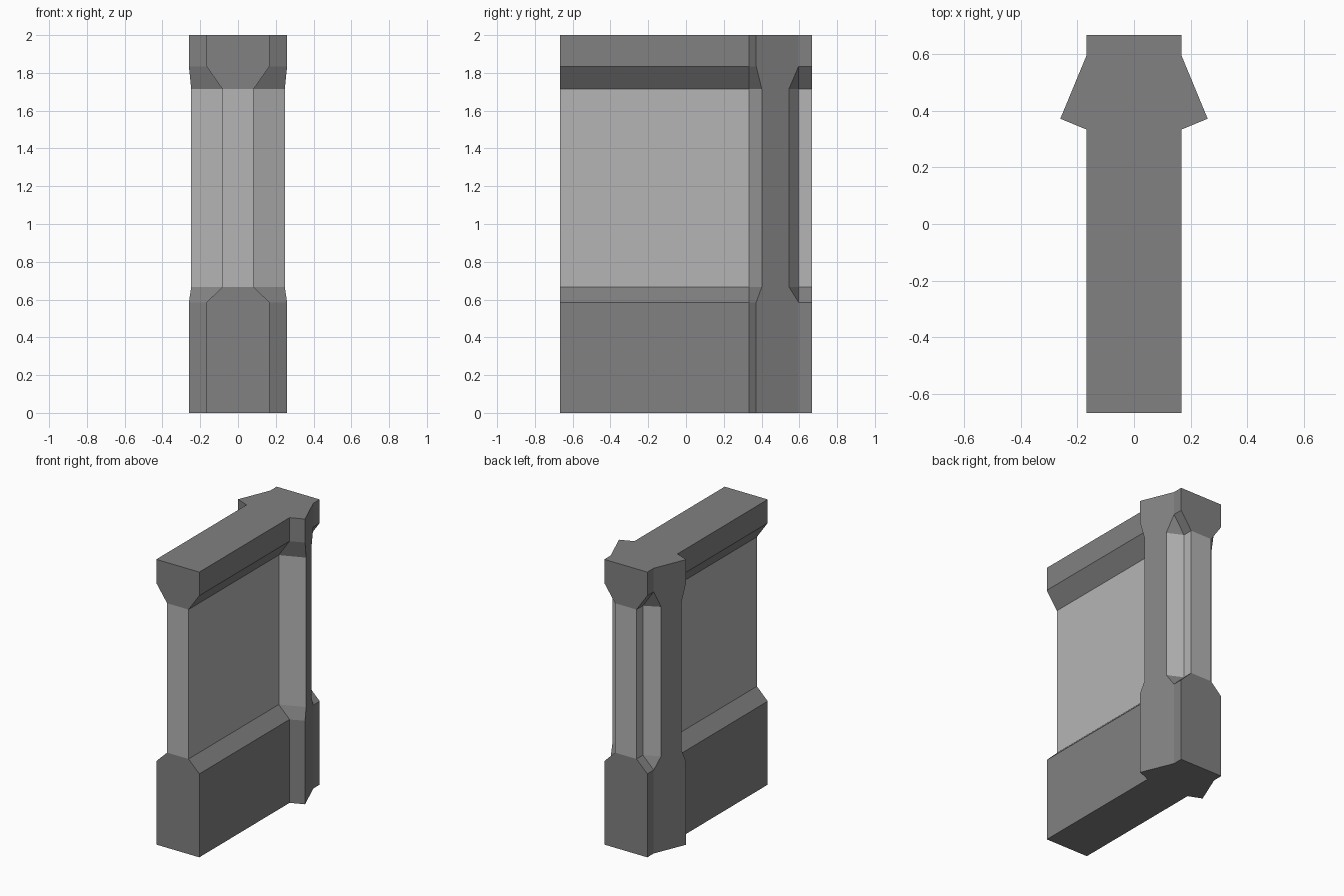
import bpy
import bmesh
from math import radians, tan

cube = bpy.data.objects.get("Cube")
if cube:
    bpy.data.objects.remove(cube, do_unlink=True)


def material(name, grey):
    mat = bpy.data.materials.new(name)
    mat.use_nodes = True
    colour = (grey, grey, grey, 1)
    mat.diffuse_color = colour
    mat.node_tree.nodes["Principled BSDF"].inputs["Base Color"].default_value = colour
    return mat


# Main dimensions
WIDE, SLIM = 0.167, 0.083          # half thickness of base/cap and of panel
END, BEND = 0.667, 0.333           # wall end, start of the side stubs
TIP = 0.26                         # outer corner of a stub
SLOPE = tan(radians(22.5))         # stubs are turned by this angle
TIP_Y = BEND + (TIP - WIDE) * SLOPE


def stub_end_x(y):
    """Stub end face, square to the stub's axis."""
    return TIP - (y - TIP_Y) * SLOPE


# Outline of the base and cap, left half from front to back
join_y = TIP_Y + (TIP - WIDE) / SLOPE
wide_half = [(WIDE, -END), (WIDE, BEND), (TIP, TIP_Y),
             (WIDE, join_y), (WIDE, join_y), (WIDE, END)]

# Outline of the recessed panel
slim_y = (BEND + SLOPE * (TIP + SLOPE * TIP_Y - SLIM)) / (1 + SLOPE ** 2)
back_y = 0.545
slim_half = [(SLIM, -END), (SLIM, BEND), (stub_end_x(slim_y), slim_y),
             (stub_end_x(back_y), back_y), (SLIM, join_y), (SLIM, END)]


def mirrored(half):
    return half + [(-x, y) for x, y in reversed(half)]


# Stack the outlines: base, lower chamfer, panel, upper flare, cap
levels = [(0, wide_half), (0.585, wide_half), (0.667, slim_half),
          (1.715, slim_half), (1.835, wide_half), (2, wide_half)]
PANEL_LEVEL = 2
STUB_ENDS = (2, 8)

bm = bmesh.new()
rings = [[bm.verts.new((x, y, z)) for x, y in mirrored(half)] for z, half in levels]
count = len(rings[0])
for level, (low, high) in enumerate(zip(rings, rings[1:])):
    for i in range(count):
        j = (i + 1) % count
        face = bm.faces.new((low[i], low[j], high[j], high[i]))
        # The panel is light, except on the flat stub ends
        face.material_index = int(level == PANEL_LEVEL and i not in STUB_ENDS)
bm.faces.new(list(reversed(rings[0])))
bm.faces.new(rings[-1])

# Merge the doubled corners and join coplanar faces of one colour
bmesh.ops.remove_doubles(bm, verts=bm.verts[:], dist=0.0005)
bmesh.ops.dissolve_limit(bm, angle_limit=radians(0.5), verts=bm.verts[:],
                         edges=bm.edges[:], delimit={'MATERIAL'})
bmesh.ops.recalc_face_normals(bm, faces=bm.faces[:])

mesh = bpy.data.meshes.new("wall_with_pillar")
bm.to_mesh(mesh)
bm.free()
mesh.materials.append(material("dark grey stone", 0.22))
mesh.materials.append(material("light grey panel", 0.46))
wall = bpy.data.objects.new("wall_with_pillar", mesh)
bpy.context.collection.objects.link(wall)
